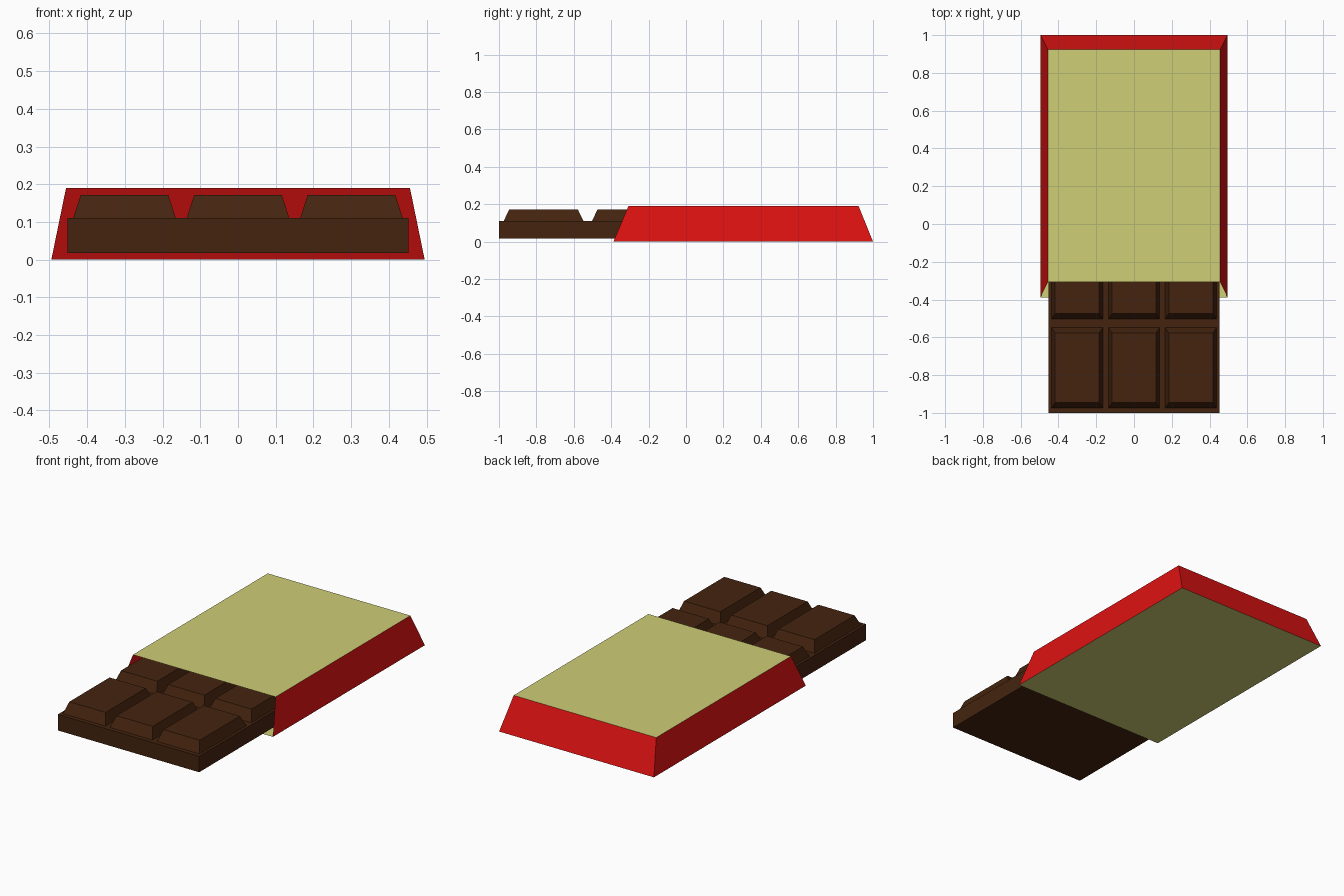
import bpy
import bmesh

if "Cube" in bpy.data.objects:
    bpy.data.objects.remove(bpy.data.objects["Cube"])


def material(name, rgb):
    m = bpy.data.materials.new(name)
    m.diffuse_color = (*rgb, 1.0)
    m.use_nodes = True
    m.node_tree.nodes["Principled BSDF"].inputs["Base Color"].default_value = m.diffuse_color
    return m


red = material("red foil", (0.72, 0.006, 0.006))
yellow = material("pale yellow", (0.62, 0.62, 0.18))
brown = material("chocolate brown", (0.058, 0.0175, 0.0048))


def add_frustum(bm, low, high, z0, z1):
    """Tapered box from two rectangles (x0, x1, y0, y1)."""
    rings = []
    for (x0, x1, y0, y1), z in ((low, z0), (high, z1)):
        rings.append([bm.verts.new((x, y, z)) for x, y in
                      ((x0, y0), (x1, y0), (x1, y1), (x0, y1))])
    a, b = rings
    bm.faces.new(a[::-1])
    bm.faces.new(b)
    for i in range(4):
        j = (i + 1) % 4
        bm.faces.new((a[i], a[j], b[j], b[i]))
    bm.normal_update()


def finish(bm, name, mats):
    me = bpy.data.meshes.new(name)
    bm.to_mesh(me)
    bm.free()
    for m in mats:
        me.materials.append(m)
    ob = bpy.data.objects.new(name, me)
    bpy.context.collection.objects.link(ob)
    return ob


# Wrapper sleeve: tapered shell, open at the front, yellow top and bottom
bm = bmesh.new()
add_frustum(bm, (-0.495, 0.495, -0.388, 1.0), (-0.456, 0.456, -0.308, 0.923), 0.0, 0.19)
for f in bm.faces:
    f.material_index = 1 if abs(f.normal.z) > 0.9 else 0
bmesh.ops.delete(bm, geom=[f for f in bm.faces if f.normal.y < -0.5], context='FACES_ONLY')
finish(bm, "wrapper", [red, yellow])

# Chocolate slab, reaching back inside the wrapper
slab = (-0.452, 0.452, -1.0, 0.89)
bm = bmesh.new()
add_frustum(bm, slab, slab, 0.018, 0.11)
finish(bm, "chocolate_slab", [brown])

# Chocolate pieces: 3 x 4 grid of tapered blocks
bm = bmesh.new()
for col in range(3):
    for row in range(4):
        cx = (col - 1) * 0.301
        y0 = -0.975 + row * 0.472
        y1 = y0 + 0.427
        add_frustum(bm, (cx - 0.136, cx + 0.136, y0, y1),
                    (cx - 0.116, cx + 0.116, y0 + 0.03, y1 - 0.03), 0.11, 0.172)
# drop the hidden undersides that rest on the slab
bmesh.ops.delete(bm, geom=[f for f in bm.faces if f.normal.z < -0.9], context='FACES_ONLY')
finish(bm, "chocolate_pieces", [brown])
